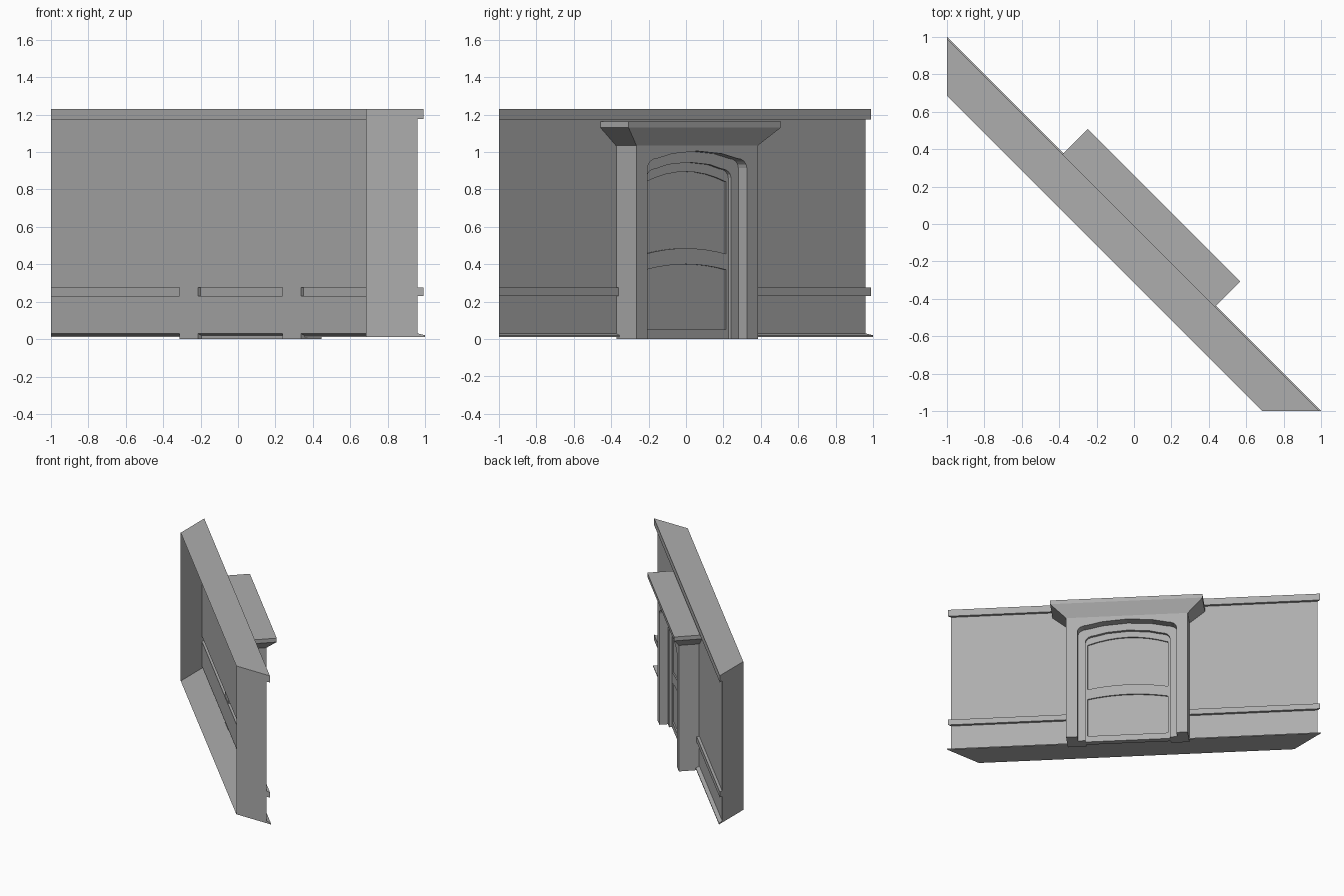
import bpy, bmesh, math

cube = bpy.data.objects.get("Cube")
if cube:
    bpy.data.objects.remove(cube)

plaster = bpy.data.materials.new("plaster_grey")
plaster.use_nodes = True
GREY = (0.42, 0.42, 0.42, 1)
plaster.diffuse_color = GREY
plaster.node_tree.nodes["Principled BSDF"].inputs["Base Color"].default_value = GREY

MID = 0.03   # doorway centre along the wall


def place(u, d, z):
    """u runs along the diagonal wall, d outwards from it."""
    return (u + d / 2, d / 2 - u, z)


def loft(name, rings, caps=True, closed=True):
    """Join equal rings of points with quads, capping the first and last."""
    bm = bmesh.new()
    loops = [[bm.verts.new(place(*p)) for p in ring] for ring in rings]
    n = len(loops[0])
    for a, b in zip(loops, loops[1:]):
        for i in range(n if closed else n - 1):
            j = (i + 1) % n
            bm.faces.new((a[i], a[j], b[j], b[i]))
    if caps:
        bm.faces.new(loops[0])
        bm.faces.new(loops[-1])
    bmesh.ops.recalc_face_normals(bm, faces=bm.faces)
    mesh = bpy.data.meshes.new(name)
    bm.to_mesh(mesh)
    bm.free()
    mesh.materials.append(plaster)
    obj = bpy.data.objects.new(name, mesh)
    bpy.context.collection.objects.link(obj)
    return obj


def prism(name, outline, back, front):
    """Extrude an outline, given about the doorway centre, out from the wall."""
    return loft(name, [[(MID + u, d, z) for u, z in outline] for d in (back, front)])


def arch(half, shoulder, peak, radius=0.05):
    """Opening outline from left foot to right foot with rounded shoulders."""
    left = [(-half, 0)]
    for i in range(5):
        a = math.pi / 2 * i / 4
        left.append((-half + radius * (1 - math.cos(a)),
                     shoulder - radius * (1 - math.sin(a))))
    left.append((-half / 2, shoulder + (peak - shoulder) * 0.65))
    return left + [(0, peak)] + [(-u, z) for u, z in reversed(left)]


def bow(half, ends, rise, steps=8):
    """Shallow curve from left to right."""
    ts = [2 * i / steps - 1 for i in range(steps + 1)]
    return [(half * t, ends + rise * (1 - t * t)) for t in ts]


# Wall shell, open at the back, with crown, chair rail and flared skirting
profile = [(-0.315, 1.23), (-0.01, 1.23), (-0.01, 1.175), (-0.04, 1.175),
           (-0.04, 0.275), (-0.01, 0.275), (-0.01, 0.23), (-0.04, 0.23),
           (-0.04, 0.03), (0, 0.02), (0, 0.012), (-0.315, 0.012)]
loft("wall", [[(s * (1 + d / 2), d, z) for d, z in profile] for s in (-1, 1)],
     closed=False)

# Door surround: outer portal and the stepped frame inside it
OUT, TOP = 0.325, 1.035
prism("portal", [(OUT, 0), (OUT, TOP), (-OUT, TOP), (-OUT, 0)] + arch(0.265, 0.965, 1.005),
      -0.035, 0.18)
prism("inner_frame", [(0.28, 0), (0.28, 1.02), (-0.28, 1.02), (-0.28, 0)]
      + arch(0.226, 0.91, 0.945), -0.035, 0.09)

# Cornice: flared underside with an upright edge
rings = []
for half, front, z in ((OUT, 0.18, TOP), (0.407, 0.26, 1.13), (0.407, 0.26, 1.162)):
    rings.append([(MID + s * half, d, z)
                  for s, d in ((-1, -0.04), (-1, front), (1, front), (1, -0.04))])
loft("cornice", rings)

# Door leaf with two recessed panels between stiles and bowed rails
BACK, FACE, PANEL = 0.0, 0.06, 0.215
prism("door_panel", [(-0.23, 0), (0.23, 0), (0.23, 0.93), (-0.23, 0.93)], BACK, 0.045)
for side, s in (("left", -1), ("right", 1)):
    prism(side + "_stile", [(s * PANEL, 0), (s * 0.24, 0), (s * 0.24, 0.92),
                            (s * PANEL, 0.92)], BACK, FACE)
prism("bottom_rail", [(-PANEL, 0), (PANEL, 0), (PANEL, 0.05), (-PANEL, 0.05)], BACK, FACE)
prism("middle_rail", bow(PANEL, 0.37, 0.03) + bow(PANEL, 0.455, 0.03)[::-1], BACK, FACE)
prism("top_rail", bow(PANEL, 0.84, 0.055) + [(PANEL, 0.96), (-PANEL, 0.96)], BACK, FACE)
